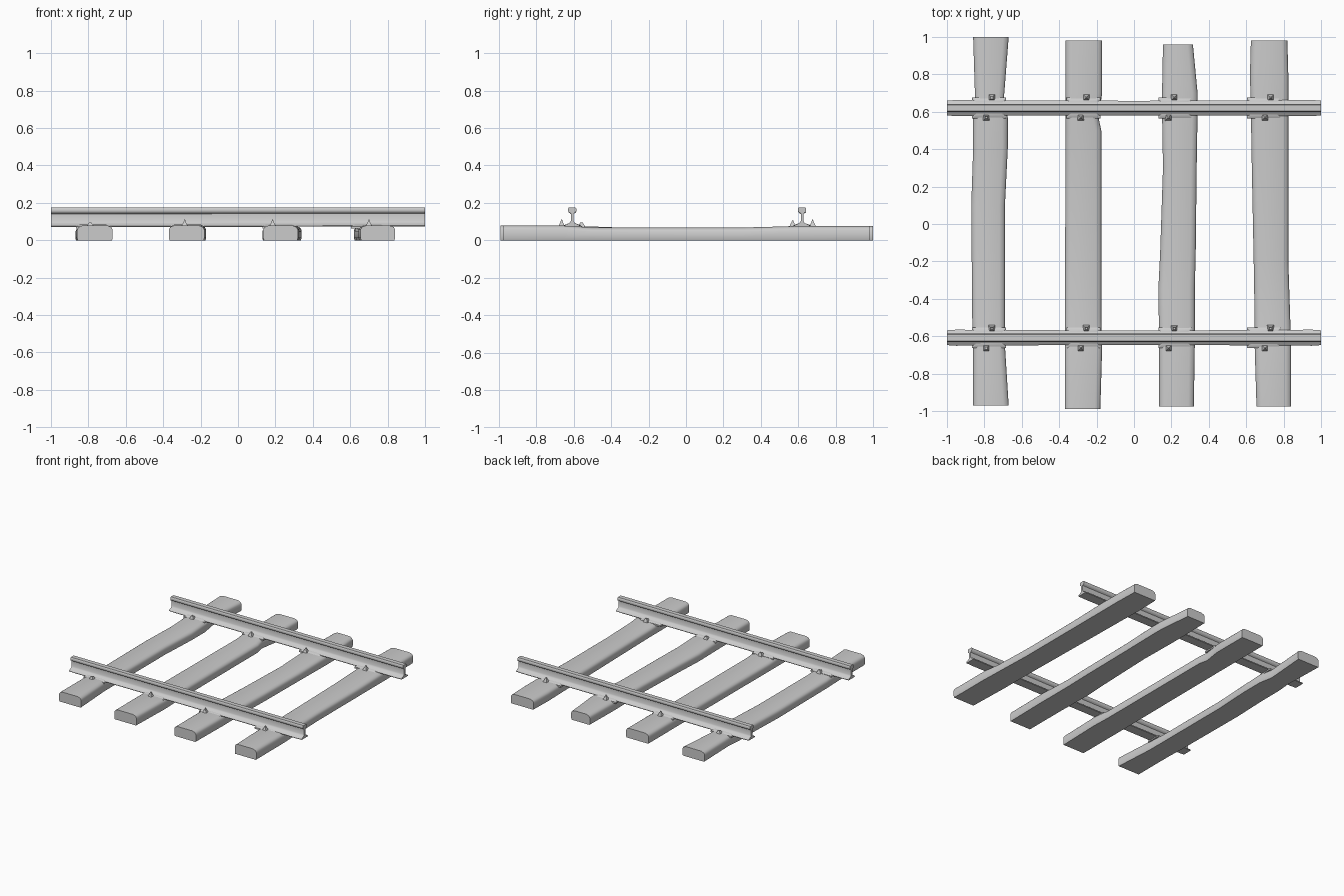
import bpy, bmesh
from math import radians

if "Cube" in bpy.data.objects:
    bpy.data.objects.remove(bpy.data.objects["Cube"])


def make_object(name, bm, angle=35):
    bmesh.ops.recalc_face_normals(bm, faces=bm.faces)
    mesh = bpy.data.meshes.new(name)
    bm.to_mesh(mesh)
    bm.free()
    ob = bpy.data.objects.new(name, mesh)
    bpy.context.collection.objects.link(ob)
    bpy.ops.object.select_all(action='DESELECT')
    ob.select_set(True)
    bpy.context.view_layer.objects.active = ob
    bpy.ops.object.shade_smooth_by_angle(angle=radians(angle))
    return ob


def loft(name, rings, angle=35):
    """Skin closed rings of points and cap both ends."""
    bm = bmesh.new()
    loops = [[bm.verts.new(p) for p in ring] for ring in rings]
    for a, b in zip(loops, loops[1:]):
        for i in range(len(a)):
            j = (i + 1) % len(a)
            bm.faces.new((a[i], a[j], b[j], b[i]))
    bm.faces.new(loops[0])
    bm.faces.new(loops[-1])
    return make_object(name, bm, angle)


# Wooden ties: rough outlines as (y, left x, right x)
ties = [
    [(-.97, -.86, -.67), (-.65, -.86, -.69), (-.5, -.865, -.69), (.1, -.87, -.69),
     (.4, -.86, -.675), (.57, -.86, -.675), (.68, -.85, -.695), (1, -.86, -.67)],
    [(-.99, -.37, -.18), (-.65, -.37, -.17), (-.5, -.37, -.175), (.5, -.365, -.175),
     (.57, -.365, -.19), (.7, -.365, -.17), (.98, -.365, -.17)],
    [(-.975, .135, .32), (-.65, .135, .325), (-.35, .13, .325), (-.15, .14, .33),
     (.3, .155, .335), (.6, .15, .34), (.7, .15, .34), (.96, .155, .315)],
    [(-.975, .655, .84), (-.65, .645, .84), (-.5, .645, .835), (-.2, .64, .825),
     (.3, .63, .825), (.6, .625, .825), (.8, .62, .825), (.98, .625, .82)],
]


def tie_ring(y, l, r):
    z = .068 if abs(y) < .55 else (.079 if y < 0 else .076)
    return [(l + .004, y, 0), (r - .004, y, 0), (r, y, .012), (r, y, z - .022),
            (r - .008, y, z - .008), (r - .03, y, z), (l + .03, y, z),
            (l + .008, y, z - .008), (l, y, z - .022), (l, y, .012)]


for n, stations in enumerate(ties, 1):
    loft(f"wooden_tie_{n}", [tie_ring(*s) for s in stations], 50)

# Rails: half of the I-section as (half width, z), mirrored, running along x
half = [(.04, .072), (.043, .077), (.036, .083), (.014, .091), (.007, .102),
        (.007, .142), (.019, .149), (.022, .156), (.022, .168), (.017, .175)]
section = half + [(-w, z) for w, z in reversed(half)]
rails = {"front_rail": -.608, "back_rail": .62}
for name, yc in rails.items():
    rings = []
    for x, lift, flange in ((-1, -.001, .92), (-.95, -.001, 1), (-.7, -.001, .95),
                            (0, 0, .9), (.7, .001, .95), (.95, .001, 1), (1, .001, .92)):
        rings.append([(x, yc + w * (flange if z < .09 else 1), z + lift)
                      for w, z in section])
    loft(name, rings, 40)


# Tie plates: low tapered pads under the rails
def plate(name, x, y, hx=.09, hy=.055):
    def ring(a, b, z):
        return [(x - a, y - b, z), (x + a, y - b, z), (x + a, y + b, z), (x - a, y + b, z)]
    loft(name, [ring(hx, hy, .062), ring(hx, hy, .074), ring(hx - .02, hy - .018, .084)])


# Spikes: small pointed studs beside the rail foot
def spike(name, x, y, top):
    rings = []
    for a, z in ((.018, .07), (.014, .082), (.007, .095), (.002, top)):
        rings.append([(x - a, y - a, z), (x + a, y - a, z), (x + a, y + a, z), (x - a, y + a, z)])
    loft(name, rings, 60)


for n, x in enumerate((-.775, -.27, .2, .715), 1):
    for name, yc in rails.items():
        side = name.split("_")[0]
        out = -1 if yc < 0 else 1
        plate(f"{side}_tie_plate_{n}", x + .01 * (n > 2) * (1 if n == 3 else -1) * 2, yc)
        spike(f"{side}_outer_spike_{n}", x + .015 * out, yc + out * .056,
              .094 if n == 1 else .112)
        spike(f"{side}_inner_spike_{n}", x - .015 * out, yc - out * .05,
              .108 if out > 0 and n > 1 else .088)
